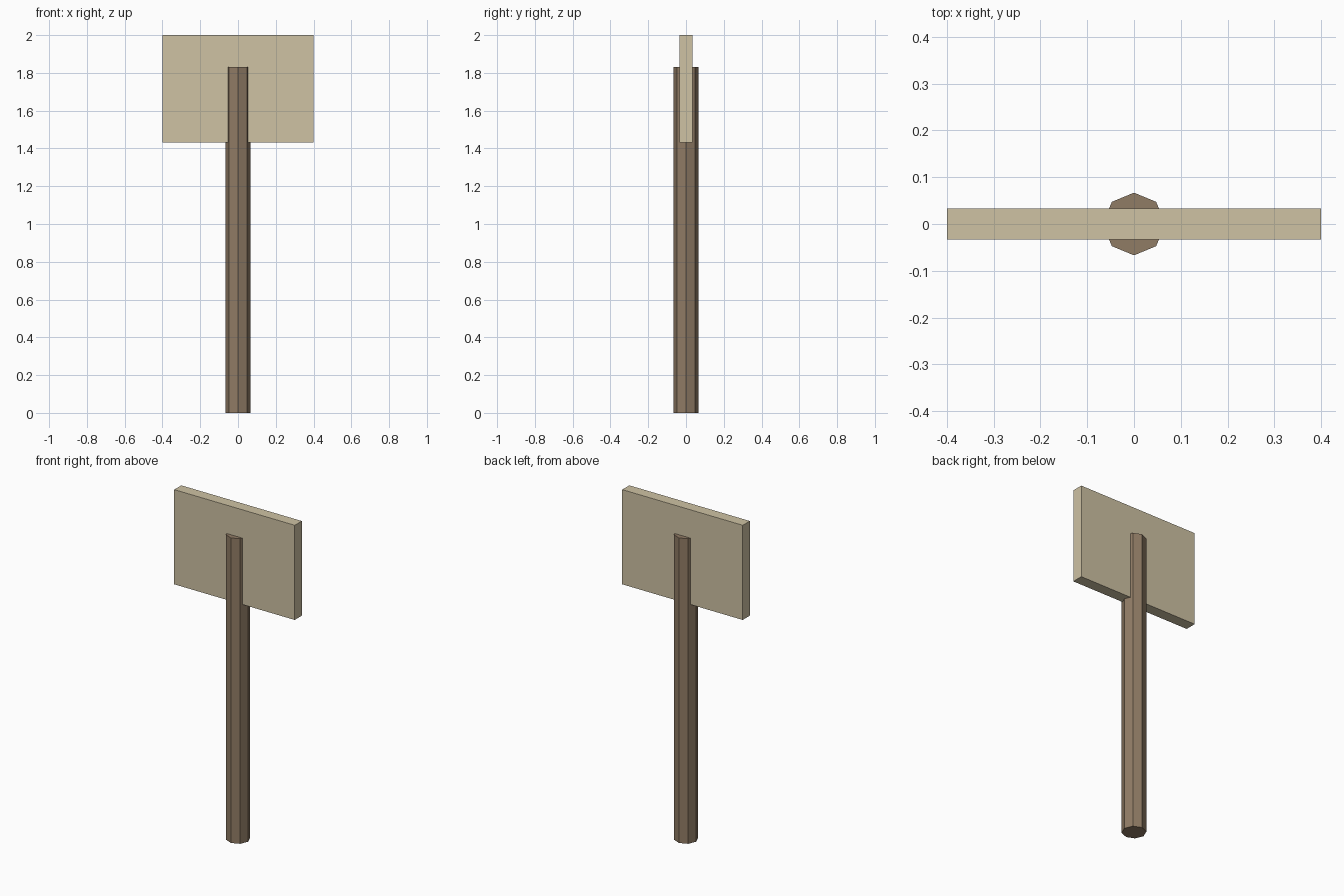
import bpy

if "Cube" in bpy.data.objects:
    bpy.data.objects.remove(bpy.data.objects["Cube"])


def paint(obj, name, color):
    mat = bpy.data.materials.new(name)
    mat.diffuse_color = (*color, 1)
    mat.use_nodes = True
    mat.node_tree.nodes["Principled BSDF"].inputs["Base Color"].default_value = mat.diffuse_color
    obj.name = name
    obj.data.materials.append(mat)


# Octagonal post, corners on the axes, running up through the board
POST_HEIGHT = 1.83
bpy.ops.mesh.primitive_cylinder_add(vertices=8, radius=0.067, depth=POST_HEIGHT,
                                    location=(0, 0, POST_HEIGHT / 2))
paint(bpy.context.object, "post", (0.28, 0.20, 0.13))

# Flat sign board
BOTTOM, TOP = 1.432, 2.0
bpy.ops.mesh.primitive_cube_add(size=1, location=(0, 0, (BOTTOM + TOP) / 2))
board = bpy.context.object
board.scale = (0.8, 0.067, TOP - BOTTOM)
bpy.ops.object.transform_apply(location=False, rotation=False, scale=True)
paint(board, "sign_board", (0.62, 0.54, 0.37))
